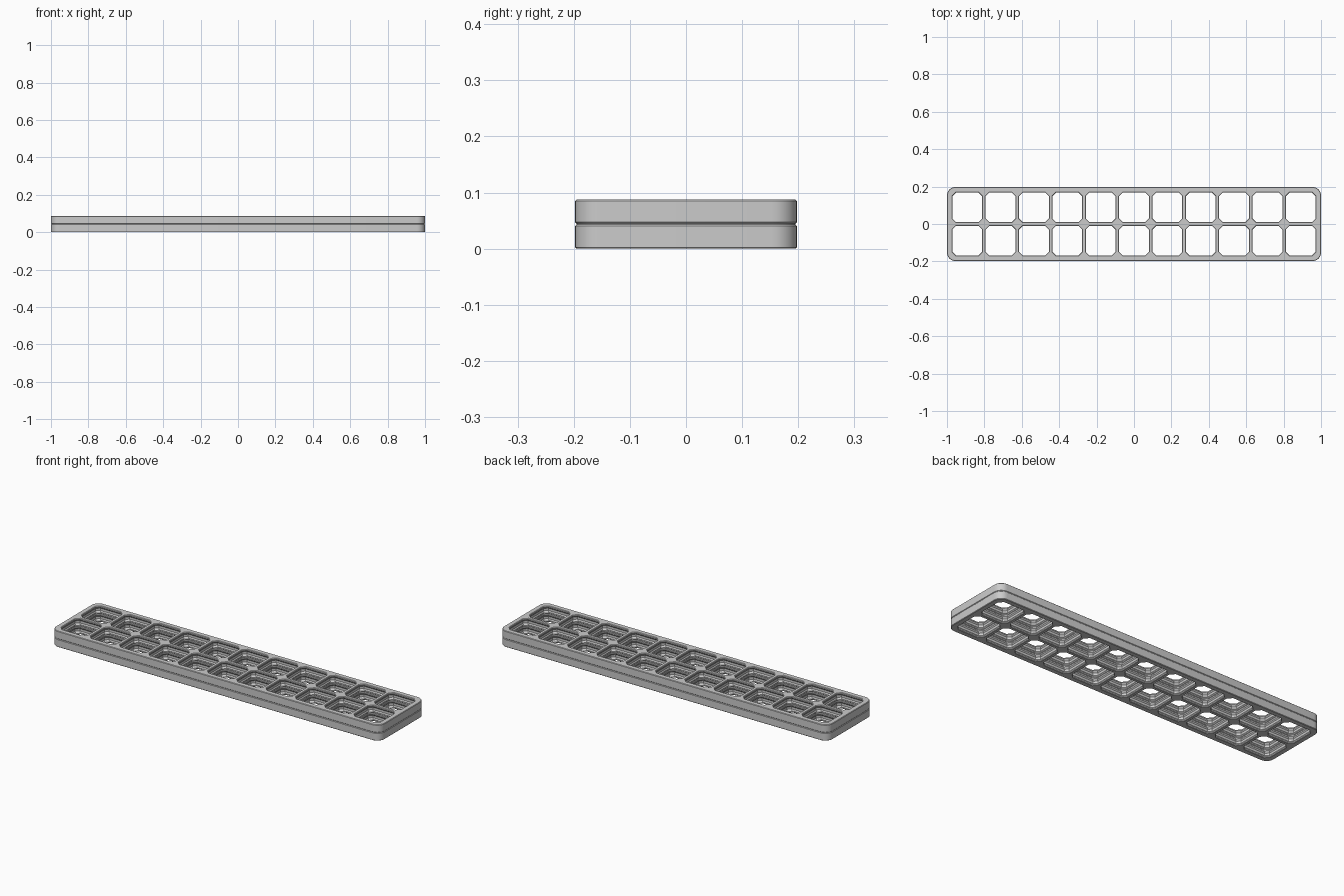
import bpy, bmesh, math

cube = bpy.data.objects.get("Cube")
if cube:
    bpy.data.objects.remove(cube, do_unlink=True)

COLS, ROWS = 11, 2
UNIT = 2 / 314              # one design unit; the panel is 314 units long
PITCH, RIM = 28, 3
THICK, GAP = 6.8, 0.2
HALF_X = COLS * PITCH / 2 + RIM
HALF_Y = ROWS * PITCH / 2 + RIM
RADIUS, CHAMFER = 7, 0.4

grey = bpy.data.materials.new("plain grey")
grey.use_nodes = True
grey.diffuse_color = (0.6, 0.6, 0.6, 1)
grey.node_tree.nodes["Principled BSDF"].inputs["Base Color"].default_value = (0.6, 0.6, 0.6, 1)


def mirrored(rings):
    """Repeat (height, ...) rings upside down for the other half of a tile."""
    return rings + [(THICK - r[0], *r[1:]) for r in reversed(rings)]


def rounded_outline(inset, steps=8):
    """Rounded rectangle of the panel, drawn in by inset."""
    points = []
    for k, (sx, sy) in enumerate([(1, 1), (-1, 1), (-1, -1), (1, -1)]):
        for i in range(steps + 1):
            a = (k + i / steps) * math.pi / 2
            points.append((sx * (HALF_X - RADIUS) + (RADIUS - inset) * math.cos(a),
                           sy * (HALF_Y - RADIUS) + (RADIUS - inset) * math.sin(a)))
    return points


def cell_outline(cx, cy, wall, corner):
    """Square opening with cut corners; corner is measured along the diagonal."""
    h = PITCH / 2 - wall
    c = PITCH / 2 - (corner * math.sqrt(2) - wall)
    return [(cx + x, cy + y) for x, y in
            [(h, -c), (h, c), (c, h), (-c, h), (-h, c), (-h, -c), (-c, -h), (c, -h)]]


def loft(bm, outlines):
    """Skin a stack of (height, outline) and return the end loops' edges."""
    loops = [[bm.verts.new((x * UNIT, y * UNIT, z * UNIT)) for x, y in pts]
             for z, pts in outlines]
    n = len(loops[0])
    for low, high in zip(loops, loops[1:]):
        for i in range(n):
            j = (i + 1) % n
            bm.faces.new((low[i], low[j], high[j], high[i]))
    return [[bm.edges.get((lp[i], lp[(i + 1) % n])) for i in range(n)]
            for lp in (loops[0], loops[-1])]


def grid_plate(name, base, outer_rings, cell_rings):
    """Plate with a grid of profiled openings."""
    bm = bmesh.new()
    bottom, top = loft(bm, [(base + z, rounded_outline(d)) for z, d in outer_rings])
    for col in range(COLS):
        for row in range(ROWS):
            cx = (col - (COLS - 1) / 2) * PITCH
            cy = (row - (ROWS - 1) / 2) * PITCH
            low, high = loft(bm, [(base + z, cell_outline(cx, cy, w, c))
                                  for z, w, c in cell_rings])
            bottom += low
            top += high
    for edges, up in ((bottom, -1), (top, 1)):
        bmesh.ops.triangle_fill(bm, edges=edges, use_beauty=True, normal=(0, 0, up))
    bmesh.ops.recalc_face_normals(bm, faces=bm.faces)
    mesh = bpy.data.meshes.new(name)
    bm.to_mesh(mesh)
    bm.free()
    mesh.materials.append(grey)
    obj = bpy.data.objects.new(name, mesh)
    bpy.context.collection.objects.link(obj)
    bpy.ops.object.select_all(action='DESELECT')
    obj.select_set(True)
    bpy.context.view_layer.objects.active = obj
    bpy.ops.object.shade_smooth_by_angle(angle=math.radians(25))


# Tile profiles: chamfered rims, with each opening widest at mid height
tile_outer = mirrored([(0, CHAMFER), (CHAMFER, 0)])
tile_cells = mirrored([(0, 1.1, 3.97), (0.4, 1.5, 4.37), (1.0, 1.5, 4.37),
                       (1.4, 1.5, 3.97), (2.4, 0.8, 2.97)])

grid_plate("lower_grid", 0, tile_outer, tile_cells)
grid_plate("upper_grid", THICK + GAP, tile_outer, tile_cells)

# Thin layer joining the two tiles at the bottom of the groove
grid_plate("joining_layer", THICK, [(0, CHAMFER), (GAP, CHAMFER)],
           [(0, 1.1, 3.97), (GAP, 1.1, 3.97)])
